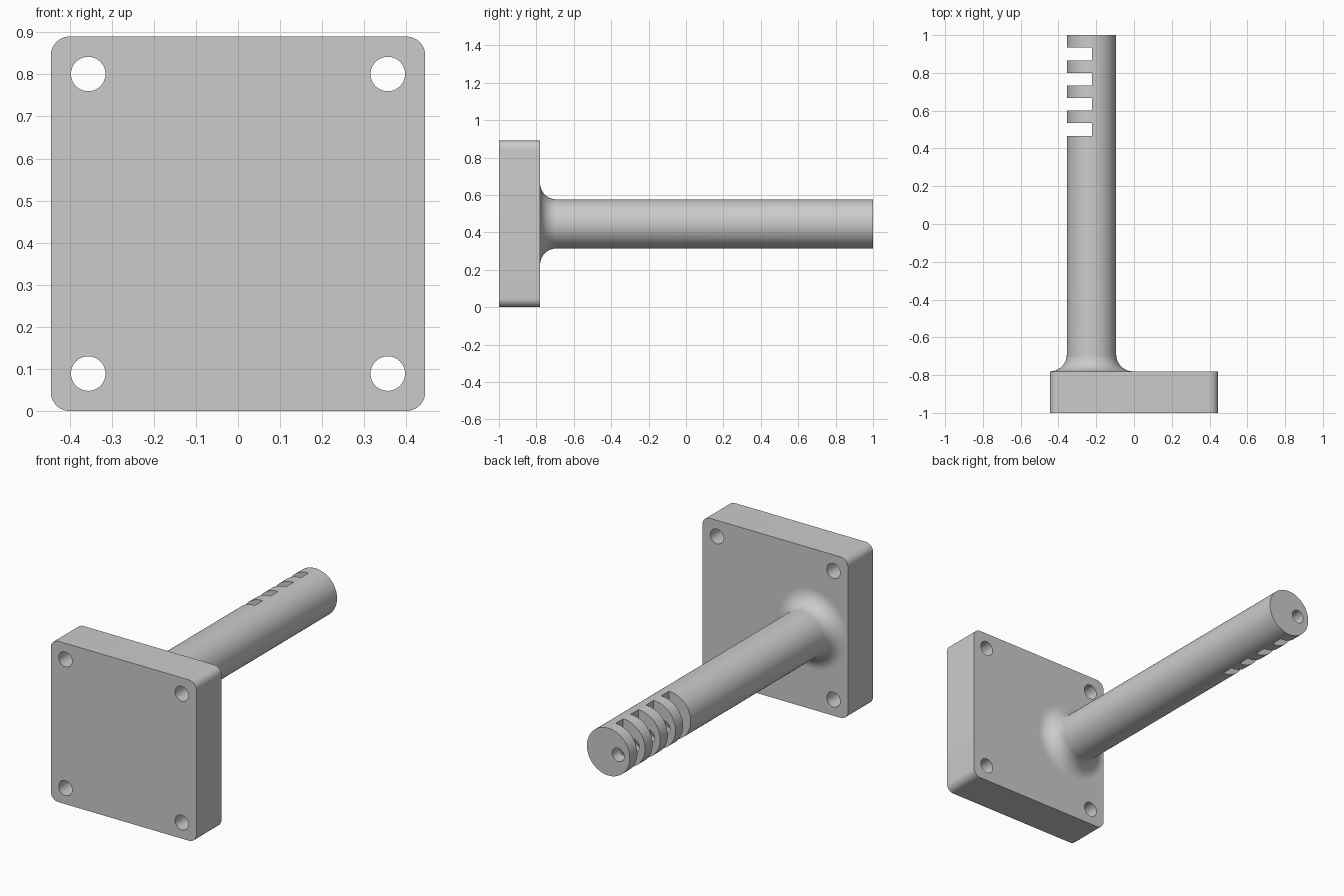
import bpy, bmesh
from math import pi, sin, cos, radians
from mathutils import Matrix, Vector

cube = bpy.data.objects.get("Cube")
if cube:
    bpy.data.objects.remove(cube, do_unlink=True)

grey = bpy.data.materials.new("plain grey")
grey.use_nodes = True
grey.diffuse_color = (0.6, 0.6, 0.6, 1)
grey.node_tree.nodes["Principled BSDF"].inputs["Base Color"].default_value = (0.6, 0.6, 0.6, 1)

MID_Z = 0.445
POST_X, POST_R = -0.225, 0.131
FACE_Y = -0.78
FILLET = 0.088


def make(name, bm):
    bmesh.ops.recalc_face_normals(bm, faces=bm.faces)
    mesh = bpy.data.meshes.new(name)
    bm.to_mesh(mesh)
    bm.free()
    mesh.materials.append(grey)
    obj = bpy.data.objects.new(name, mesh)
    bpy.context.collection.objects.link(obj)
    return obj


def box(name, low, high):
    low, high = Vector(low), Vector(high)
    bm = bmesh.new()
    bmesh.ops.create_cube(bm, size=1)
    bmesh.ops.scale(bm, vec=high - low, verts=bm.verts)
    bmesh.ops.translate(bm, vec=(low + high) / 2, verts=bm.verts)
    return make(name, bm)


def rod(name, x, z, radius, y0, y1):
    """Cylinder lying along y."""
    bm = bmesh.new()
    place = Matrix.Translation((x, (y0 + y1) / 2, z)) @ Matrix.Rotation(pi / 2, 4, 'X')
    bmesh.ops.create_cone(bm, cap_ends=True, segments=40, radius1=radius,
                          radius2=radius, depth=y1 - y0, matrix=place)
    return make(name, bm)


def select(obj):
    bpy.ops.object.select_all(action='DESELECT')
    obj.select_set(True)
    bpy.context.view_layer.objects.active = obj


def cut(obj, cutter):
    select(obj)
    mod = obj.modifiers.new("cut", 'BOOLEAN')
    mod.operation = 'DIFFERENCE'
    mod.solver = 'EXACT'
    mod.object = cutter
    bpy.ops.object.modifier_apply(modifier=mod.name)
    bpy.data.objects.remove(cutter, do_unlink=True)


def smooth(obj):
    select(obj)
    bpy.ops.object.shade_smooth_by_angle(angle=radians(30))


# Mounting plate: square with rounded corners, extruded along y
bm = bmesh.new()
half, corner, steps = 0.445, 0.045, 10
outline = []
for quarter, (sx, sz) in enumerate(((1, 1), (-1, 1), (-1, -1), (1, -1))):
    for i in range(steps + 1):
        a = (quarter + i / steps) * pi / 2
        outline.append(bm.verts.new((sx * (half - corner) + corner * cos(a), -1,
                                     MID_Z + sz * (half - corner) + corner * sin(a))))
face = bm.faces.new(outline)
extruded = bmesh.ops.extrude_face_region(bm, geom=[face], use_keep_orig=True)
bmesh.ops.translate(bm, vec=(0, FACE_Y + 1, 0),
                    verts=[v for v in extruded["geom"] if isinstance(v, bmesh.types.BMVert)])
plate = make("mounting_plate", bm)

# Four screw holes through the plate
for sx in (-1, 1):
    for sz in (-1, 1):
        cut(plate, rod("screw_hole", sx * 0.356, MID_Z + sz * 0.356, 0.041, -1.1, -0.7))
smooth(plate)

# Post: lathed profile with a fillet at the foot
profile = [(0, FACE_Y - 0.01), (POST_R + FILLET, FACE_Y - 0.01)]
for i in range(15):
    a = i / 14 * pi / 2
    profile.append((POST_R + FILLET * (1 - sin(a)), FACE_Y + FILLET * (1 - cos(a))))
profile += [(POST_R, 1), (0, 1)]
bm = bmesh.new()
verts = [bm.verts.new((POST_X + r, y, MID_Z)) for r, y in profile]
edges = [bm.edges.new(pair) for pair in zip(verts, verts[1:])]
bmesh.ops.spin(bm, geom=verts + edges, cent=(POST_X, 0, MID_Z), axis=(0, 1, 0),
               angle=2 * pi, steps=72, use_merge=True)
bmesh.ops.remove_doubles(bm, verts=bm.verts, dist=0.0001)
# Merge each end fan into one flat cap
for y in (FACE_Y - 0.01, 1):
    cap = [f for f in bm.faces if all(abs(v.co.y - y) < 0.0001 for v in f.verts)]
    bmesh.ops.dissolve_faces(bm, faces=cap, use_verts=True)
post = make("post", bm)

# Bore from the tip, then four slots across the side
cut(post, rod("tip_bore", POST_X - 0.06, MID_Z, 0.037, 0.5, 1.1))
for i in range(4):
    y = 0.467 + i * 0.1333
    cut(post, box("slot", (-0.6, y, 0.2), (-0.222, y + 0.0667, 0.7)))
smooth(post)
